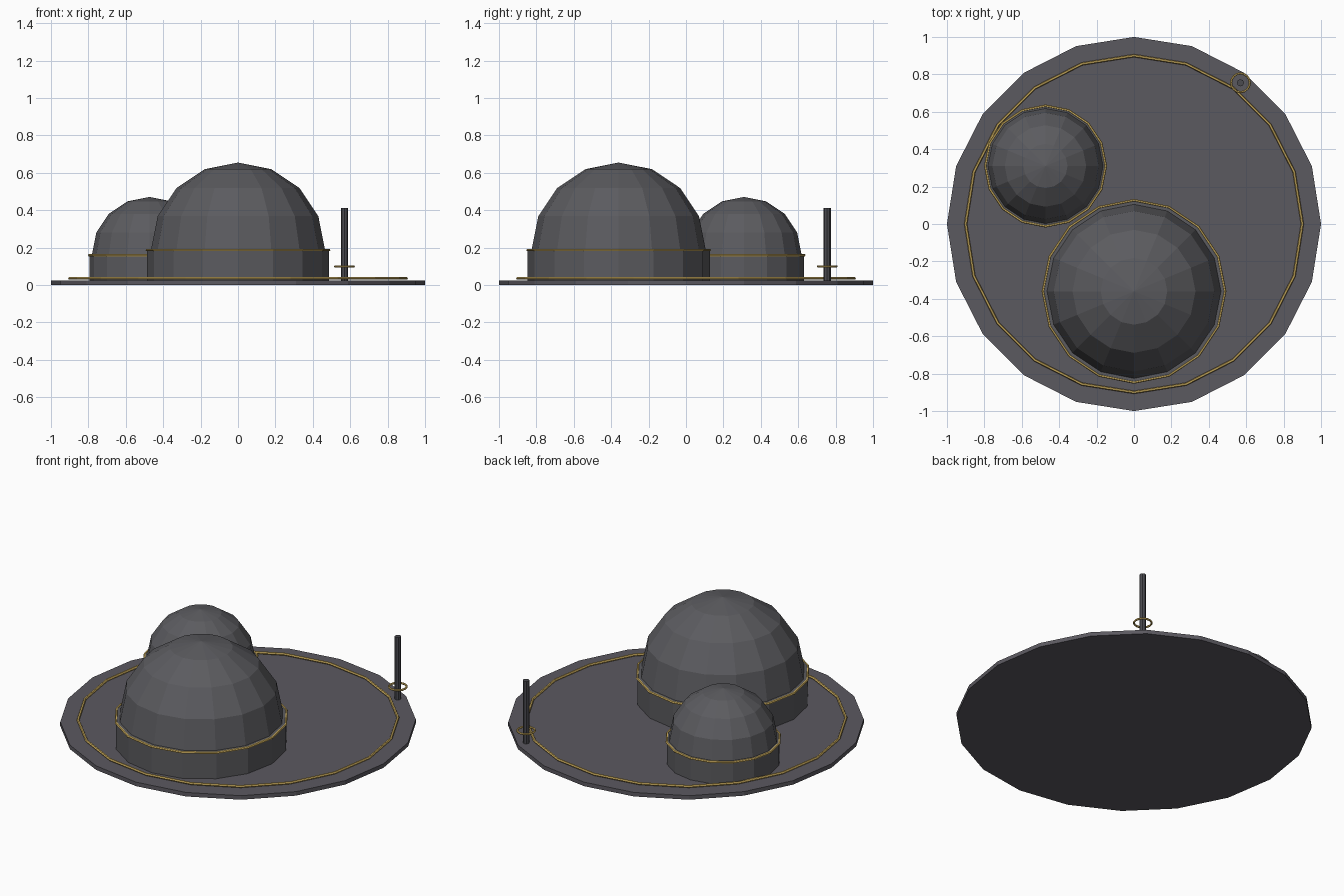
import bpy
import bmesh
import math
from mathutils import Vector

cube = bpy.data.objects.get("Cube")
if cube:
    bpy.data.objects.remove(cube, do_unlink=True)


def make_material(name, rgb, metallic=0.0):
    mat = bpy.data.materials.new(name)
    mat.use_nodes = True
    mat.diffuse_color = (*rgb, 1)
    shader = mat.node_tree.nodes["Principled BSDF"]
    shader.inputs["Base Color"].default_value = (*rgb, 1)
    shader.inputs["Metallic"].default_value = metallic
    return mat


slate = make_material("slate grey", (0.105, 0.1, 0.117))
stone = make_material("dome grey", (0.105, 0.105, 0.115))
iron = make_material("mast grey", (0.07, 0.07, 0.08))
gold = make_material("gold trim", (0.65, 0.45, 0.12))


def finish(name, mat):
    obj = bpy.context.object
    obj.name = name
    obj.data.name = name
    obj.data.materials.append(mat)
    return obj


def drum(name, mat, x, y, bottom, top, radius, sides):
    bpy.ops.mesh.primitive_cylinder_add(
        vertices=sides, radius=radius, depth=top - bottom,
        location=(x, y, (bottom + top) / 2))
    return finish(name, mat)


def ring(name, x, y, z, radius, thickness, sides):
    bpy.ops.mesh.primitive_torus_add(
        major_segments=sides, minor_segments=6, major_radius=radius,
        minor_radius=thickness, location=(x, y, z))
    return finish(name, gold)


def hemisphere(name, x, y, z, radius):
    bpy.ops.mesh.primitive_uv_sphere_add(
        segments=16, ring_count=8, radius=radius, location=(x, y, z))
    obj = finish(name, stone)
    # Keep only the upper half
    bm = bmesh.new()
    bm.from_mesh(obj.data)
    lower = [v for v in bm.verts if v.co.z < -radius * 0.01]
    bmesh.ops.delete(bm, geom=lower, context='VERTS')
    bm.to_mesh(obj.data)
    bm.free()
    return obj


def domed_building(name, x, y, wall_top, wall_radius, dome_radius):
    drum(name + "_wall", stone, x, y, floor, wall_top, wall_radius, 16)
    hemisphere(name + "_roof", x, y, wall_top, dome_radius)
    ring(name + "_trim", x, y, wall_top - 0.003, wall_radius, 0.007, 16)


# Ground plate and its inlaid border
floor = 0.025
drum("base_plate", slate, 0, 0, 0, floor, 1.0, 20)
ring("border_ring", 0, 0, 0.036, 0.9, 0.008, 20)

# Two domed buildings
domed_building("large_dome", 0, -0.36, 0.19, 0.487, 0.465)
domed_building("small_dome", -0.473, 0.31, 0.163, 0.322, 0.308)

# Mast with its collar
drum("mast", iron, 0.569, 0.755, floor, 0.412, 0.019, 8)
ring("mast_collar", 0.569, 0.755, 0.1, 0.05, 0.006, 16)
